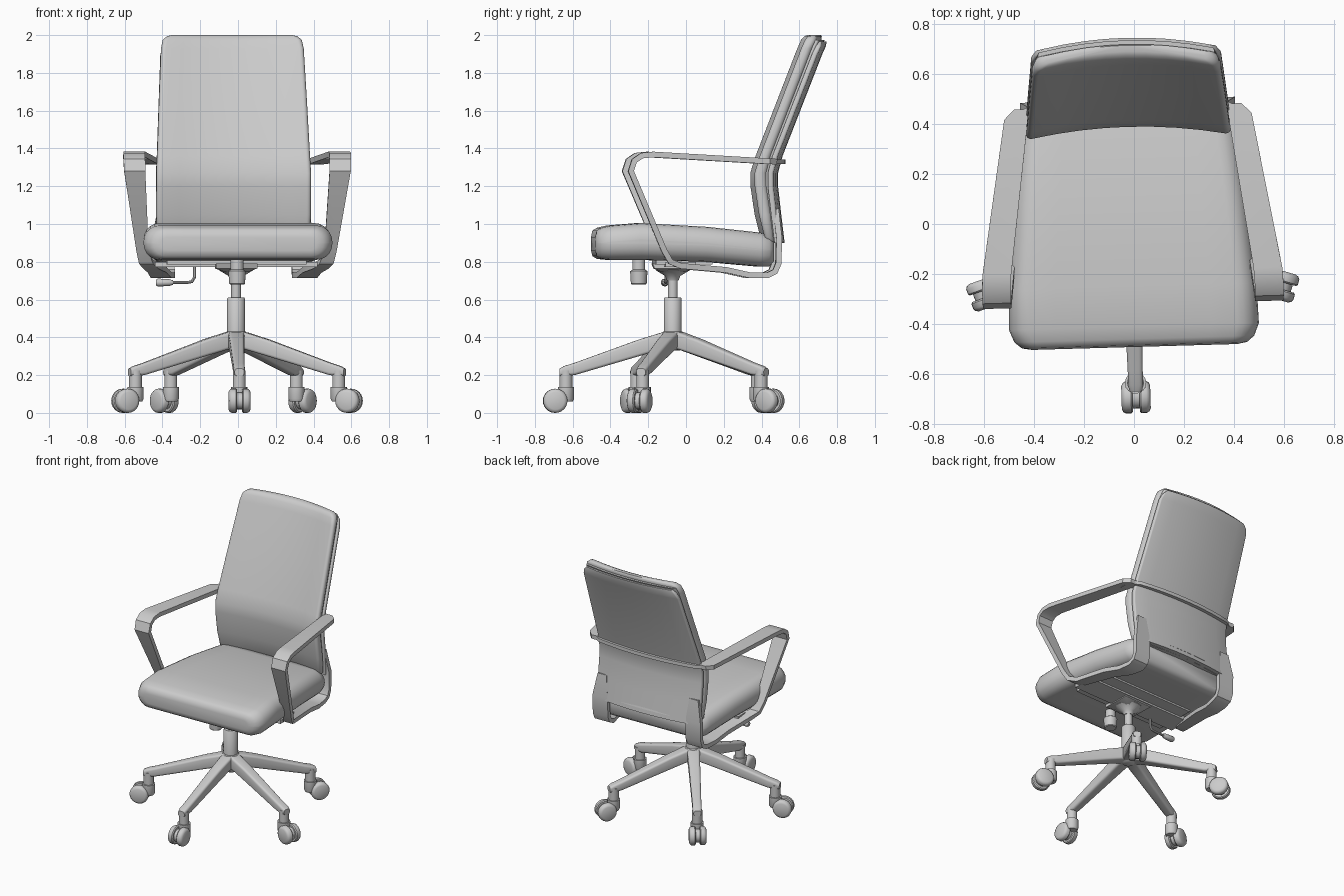
import bpy, bmesh
from math import sin, cos, pi, radians
from mathutils import Matrix, Vector

if "Cube" in bpy.data.objects:
    bpy.data.objects.remove(bpy.data.objects["Cube"], do_unlink=True)

grey = bpy.data.materials.new("plain_grey")
grey.use_nodes = True
grey.diffuse_color = (0.6, 0.6, 0.6, 1)
grey.node_tree.nodes["Principled BSDF"].inputs["Base Color"].default_value = (0.6, 0.6, 0.6, 1)

# The whole chair is turned slightly about its column
AXIS_Y = -0.07
TURN = (Matrix.Translation((-0.01, AXIS_Y, 0)) @ Matrix.Rotation(radians(1.65), 4, 'Z')
        @ Matrix.Translation((0, -AXIS_Y, 0)))


def loft(name, rings, matrix=Matrix(), angle=40):
    """Skin equal-length rings of points, cap both ends."""
    bm = bmesh.new()
    rows = [[bm.verts.new(p) for p in ring] for ring in rings]
    n = len(rows[0])
    for a, b in zip(rows, rows[1:]):
        for i in range(n):
            bm.faces.new((a[i], a[(i + 1) % n], b[(i + 1) % n], b[i]))
    bm.faces.new(rows[0])
    bm.faces.new(rows[-1])
    bmesh.ops.recalc_face_normals(bm, faces=bm.faces)
    bm.transform(TURN @ matrix)
    me = bpy.data.meshes.new(name)
    bm.to_mesh(me)
    bm.free()
    me.materials.append(grey)
    ob = bpy.data.objects.new(name, me)
    bpy.context.collection.objects.link(ob)
    bpy.ops.object.select_all(action='DESELECT')
    ob.select_set(True)
    bpy.context.view_layer.objects.active = ob
    bpy.ops.object.shade_smooth_by_angle(angle=radians(angle))
    return ob


def rounded_rect(a, b, r, arc=5, split=8):
    """Outline with half sizes a, b; straight runs are subdivided so they can bend."""
    r = min(r, a * 0.98, b * 0.98)
    pts = []
    for q, (sx, sy) in enumerate(((1, 1), (-1, 1), (-1, -1), (1, -1))):
        for k in range(arc + 1):
            t = (q + k / arc) * pi / 2
            pts.append(Vector((sx * (a - r) + r * cos(t), sy * (b - r) + r * sin(t))))
    out = []
    for i, p in enumerate(pts):
        out.append(p)
        if i % (arc + 1) == arc:
            nxt = pts[(i + 1) % len(pts)]
            out += [p.lerp(nxt, k / split) for k in range(1, split)]
    return out


def lathe(name, profile, matrix=Matrix(), sides=24):
    rings = [[(r * cos(2 * pi * i / sides), r * sin(2 * pi * i / sides), z)
              for i in range(sides)] for r, z in profile]
    return loft(name, rings, matrix)


def box(name, x, y, z, matrix=Matrix()):
    return loft(name, [[(x[0], y[0], h), (x[1], y[0], h), (x[1], y[1], h), (x[0], y[1], h)]
                       for h in z], matrix)


# Seat cushion: y, half width, bottom, top
seat = [(-0.492, 0.41, 0.86, 0.93), (-0.485, 0.45, 0.83, 0.965), (-0.46, 0.48, 0.815, 0.98),
        (-0.41, 0.5, 0.81, 0.992), (-0.25, 0.495, 0.81, 1.005), (0.1, 0.465, 0.8, 0.985),
        (0.38, 0.435, 0.775, 0.955), (0.43, 0.42, 0.775, 0.945), (0.455, 0.39, 0.8, 0.92)]
loft("seat_cushion", [[(p.x, y, (lo + hi) / 2 + p.y)
                       for p in rounded_rect(hw, (hi - lo) / 2, 0.085)]
                      for y, hw, lo, hi in seat], angle=60)


def back_slab(name, rows, sag, radius):
    """Upright slab, hollow towards the sitter. Rows: z, front y, thickness, half width."""
    loft(name, [[(p.x, y + t / 2 + p.y + sag * (1 - (p.x / hw) ** 2), z)
                 for p in rounded_rect(hw, t / 2, radius)] for z, y, t, hw in rows], angle=50)


# Backrest: cushion, recessed core and rear shell
cushion = [(0.9, 0.42, 0.03, 0.38), (0.93, 0.4, 0.05, 0.405), (1.05, 0.37, 0.065, 0.41),
           (1.2, 0.348, 0.065, 0.41), (1.27, 0.347, 0.065, 0.41), (1.36, 0.375, 0.06, 0.405),
           (1.65, 0.487, 0.06, 0.392), (1.93, 0.595, 0.06, 0.378), (1.975, 0.615, 0.06, 0.368),
           (1.994, 0.632, 0.045, 0.345), (2.0, 0.648, 0.025, 0.32)]
back_slab("back_cushion", cushion, 0.042, 0.025)
back_slab("back_core", [(z, y + 0.03, 0.05, hw - 0.015) for z, y, t, hw in cushion[1:-2]],
          0.04, 0.01)
shell = [(0.9, 0.455, 0.03, 0.405), (1.05, 0.437, 0.03, 0.41), (1.2, 0.42, 0.03, 0.41),
         (1.27, 0.42, 0.03, 0.41), (1.36, 0.444, 0.03, 0.405), (1.9, 0.655, 0.03, 0.38),
         (1.94, 0.675, 0.028, 0.365), (1.965, 0.69, 0.018, 0.34)]
back_slab("back_shell", shell, 0.037, 0.01)

# Arm loop: inner x, outer x, y, z, from the back over the armrest, under the seat and up again
arm = [(0.39, 0.455, 0.47, 1.33), (0.4, 0.495, 0.43, 1.332), (0.485, 0.6, -0.19, 1.368),
       (0.488, 0.603, -0.25, 1.362), (0.488, 0.603, -0.29, 1.335), (0.488, 0.6, -0.308, 1.28),
       (0.465, 0.53, -0.13, 0.86), (0.44, 0.515, -0.095, 0.8), (0.41, 0.49, -0.04, 0.778),
       (0.36, 0.46, 0.2, 0.757), (0.33, 0.44, 0.33, 0.728), (0.31, 0.43, 0.42, 0.728),
       (0.31, 0.43, 0.46, 0.748), (0.31, 0.43, 0.478, 0.79), (0.31, 0.43, 0.482, 0.92),
       (0.33, 0.4, 0.465, 1.08)]


def arm_rings(side, half):
    rings = []
    for i, (xi, xo, y, z) in enumerate(arm):
        a, b = arm[max(i - 1, 0)], arm[min(i + 1, len(arm) - 1)]
        c = Vector((y, z))
        d1 = (c - Vector(a[2:])).normalized()
        d2 = (Vector(b[2:]) - c).normalized()
        d = (d1 + d2).normalized()
        n = Vector((-d.y, d.x)) * half
        rings.append([(side * x, *(c + n * s)) for x, s in ((xi, -1), (xo, -1), (xo, 1), (xi, 1))])
    return rings


for side, label in ((1, "left"), (-1, "right")):
    loft(label + "_arm_loop", arm_rings(side, 0.015), angle=30)

# Band joining the arms behind the backrest
band = []
for i in range(13):
    x = -0.46 + 0.92 * i / 12
    y = 0.525 - 0.05 * (x / 0.46) ** 2 - (0.03 if i in (0, 12) else 0)
    band.append([(x, y - 0.07, 1.317), (x, y, 1.317), (x, y, 1.342), (x, y - 0.07, 1.342)])
loft("rear_band", band)

# Mechanism under the seat
box("seat_cross_bar", (-0.43, 0.43), (-0.12, 0.04), (0.772, 0.8))
box("seat_plate", (-0.37, 0.37), (-0.17, 0.13), (0.785, 0.815))
loft("mechanism_housing", [[(x, AXIS_Y + y, z) for x, y in
                           ((-w, -d), (w, -d), (w, d), (-w, d))]
                          for w, d, z in ((0.06, 0.06, 0.745), (0.11, 0.1, 0.765), (0.11, 0.11, 0.79))])
COLUMN = Matrix.Translation((0, AXIS_Y, 0))
lathe("column_collar", [(0.03, 0.7), (0.04, 0.725), (0.09, 0.755), (0.09, 0.78)], COLUMN)
lathe("gas_rod", [(0.026, 0.58), (0.026, 0.76)], COLUMN)
lathe("column_sleeve", [(0.047, 0.4), (0.047, 0.605), (0.043, 0.61)], COLUMN)
lathe("tension_knob", [(0.037, 0.68), (0.042, 0.685), (0.046, 0.75), (0.034, 0.758), (0.034, 0.82)],
      Matrix.Translation((0, -0.25, 0)))

# Height lever: bent wire and grip
wire = [(-0.22, 0.79), (-0.22, 0.72), (-0.235, 0.695), (-0.26, 0.69), (-0.36, 0.69)]
rings = []
for i, (x, z) in enumerate(wire):
    a, b = wire[max(i - 1, 0)], wire[min(i + 1, len(wire) - 1)]
    d = Vector((b[0] - a[0], b[1] - a[1])).normalized()
    rings.append([(x - d.y * 0.008 * cos(t * pi / 4), -0.1 + 0.008 * sin(t * pi / 4),
                   z + d.x * 0.008 * cos(t * pi / 4)) for t in range(8)])
loft("lever_wire", rings)
lathe("lever_grip", [(0.012, 0), (0.018, 0.02), (0.021, 0.08), (0.015, 0.09)],
      Matrix.Translation((-0.335, -0.1, 0.69)) @ Matrix.Rotation(-pi / 2, 4, 'Y'), 12)

# Five-legged base: radius, half width, bottom, top of each leg section
lathe("base_hub", [(0.035, 0.33), (0.055, 0.345), (0.06, 0.42), (0.05, 0.432)], COLUMN)
leg = [(0.02, 0.042, 0.335, 0.432), (0.06, 0.042, 0.335, 0.425), (0.18, 0.038, 0.3, 0.388),
       (0.52, 0.03, 0.2, 0.265), (0.575, 0.03, 0.195, 0.248), (0.6, 0.025, 0.195, 0.235)]
for k in range(5):
    spin = COLUMN @ Matrix.Rotation(-pi / 2 + k * 2 * pi / 5, 4, 'Z')
    tag = "_%d" % (k + 1)
    loft("base_leg" + tag, [[(r, p.x, (lo + hi) / 2 + p.y)
                             for p in rounded_rect(w, (hi - lo) / 2, 0.015, 3, 2)]
                            for r, w, lo, hi in leg], spin)
    post = spin @ Matrix.Translation((0.566, 0, 0))
    lathe("leg_post" + tag, [(0.034, 0.13), (0.034, 0.225)], post, 16)
    lathe("caster_socket" + tag, [(0.036, 0.06), (0.043, 0.075), (0.043, 0.138)], post, 16)
    # Twin wheels trail outwards, with a hood between them
    axle = spin @ Matrix.Translation((0.623, 0, 0.064)) @ Matrix.Rotation(pi / 2, 4, 'X')
    lathe("caster_hood" + tag, [(0.045, -0.02), (0.045, 0.02)], axle, 20)
    for s in (1, -1):
        lathe("caster_wheel" + tag, [(0.058, s * 0.014), (0.064, s * 0.02), (0.064, s * 0.042),
                                     (0.058, s * 0.052), (0.046, s * 0.058)], axle)
